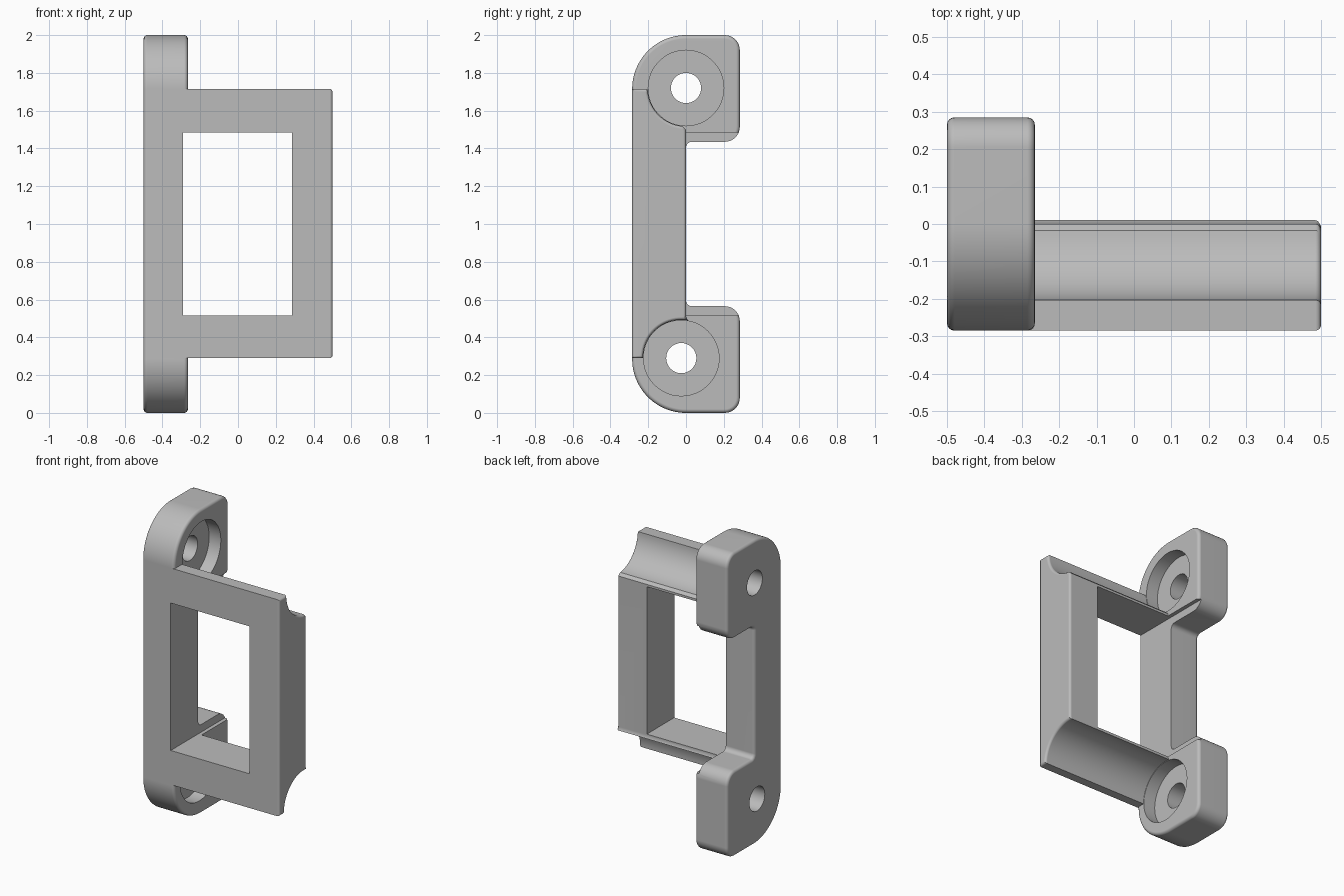
import bpy, bmesh
from math import sin, cos, radians

cube = bpy.data.objects.get("Cube")
if cube:
    bpy.data.objects.remove(cube, do_unlink=True)

grey = bpy.data.materials.new("light_grey")
grey.use_nodes = True
COLOUR = (0.5, 0.5, 0.5, 1)
grey.diffuse_color = COLOUR
grey.node_tree.nodes["Principled BSDF"].inputs["Base Color"].default_value = COLOUR


def arc(cy, cz, r, start, end, steps):
    """Points of an arc in the side (y, z) plane."""
    angles = [radians(start + (end - start) * i / steps) for i in range(steps + 1)]
    return [(cy + r * cos(a), cz + r * sin(a)) for a in angles]


def prism(name, profile, x0, x1, rounding=0):
    """Extrude a side profile along x and round the rims of both ends."""
    bm = bmesh.new()
    face = bm.faces.new([bm.verts.new((x0, y, z)) for y, z in profile])
    extruded = bmesh.ops.extrude_face_region(bm, geom=[face])["geom"]
    moved = [g for g in extruded if isinstance(g, bmesh.types.BMVert)]
    bmesh.ops.translate(bm, verts=moved, vec=(x1 - x0, 0, 0))
    bmesh.ops.recalc_face_normals(bm, faces=bm.faces)
    if rounding:
        rims = [e for e in bm.edges if abs(e.verts[0].co.x - e.verts[1].co.x) < 1e-5]
        bmesh.ops.bevel(bm, geom=rims, offset=rounding, segments=4, profile=0.5,
                        affect="EDGES", clamp_overlap=False)
    mesh = bpy.data.meshes.new(name)
    bm.to_mesh(mesh)
    bm.free()
    mesh.materials.append(grey)
    obj = bpy.data.objects.new(name, mesh)
    bpy.context.collection.objects.link(obj)
    return obj


def combine(target, tool, operation):
    """Apply a boolean and discard the tool object."""
    mod = target.modifiers.new("combine", "BOOLEAN")
    mod.operation, mod.solver, mod.object = operation, "EXACT", tool
    bpy.context.view_layer.objects.active = target
    bpy.ops.object.modifier_apply(modifier=mod.name)
    bpy.data.objects.remove(tool, do_unlink=True)


HALF = 0.285          # half depth of the plate
TOP, LOW = 1.715, 0.285
BORES = [(0, 1.72), (-0.025, 0.29)]

# Side plate with two lugs, mirrored about mid height
upper = (arc(-0.03 + 0.06, 1.405, 0.03, 180, 90, 4)
         + arc(0.205, 1.515, 0.08, -90, 0, 8)
         + arc(0.205, 1.92, 0.08, 0, 90, 8)
         + arc(0, TOP, HALF, 90, 180, 24))
lower = [(y, 2 - z) for y, z in reversed(upper)]
bracket = prism("mounting_bracket", upper + lower, -0.5, -0.265, 0.02)

# Screw counterbores and through holes in the lugs
for y, z in BORES:
    combine(bracket, prism("counterbore", arc(y, z, 0.2, 0, 352.5, 47), -0.35, 0), "DIFFERENCE")
    combine(bracket, prism("screw_hole", arc(y, z, 0.08, 0, 348.75, 31), -0.6, 0), "DIFFERENCE")

# Projecting frame with a concave channel above and below
(ty, tz), (ly, lz) = BORES
profile = ([(-HALF, LOW + 0.005), (-HALF, TOP)]
           + arc(ty, tz, 0.203, 181.4, 265, 20) + [(0, 1.5), (0, 0.51)]
           + arc(ly, lz, 0.203, 80, 180, 22))
combine(bracket, prism("frame", profile, -0.4, 0.5, 0.015), "UNION")

# Rectangular window, cutting slightly into the plate
window = [(-0.5, 0.515), (0.5, 0.515), (0.5, 1.485), (-0.5, 1.485)]
combine(bracket, prism("window", window, -0.29, 0.285), "DIFFERENCE")

bpy.ops.object.select_all(action="DESELECT")
bracket.select_set(True)
bpy.context.view_layer.objects.active = bracket
bpy.ops.object.shade_smooth_by_angle(angle=radians(30))
weighted = bracket.modifiers.new("weighted_normals", "WEIGHTED_NORMAL")
weighted.keep_sharp = True
